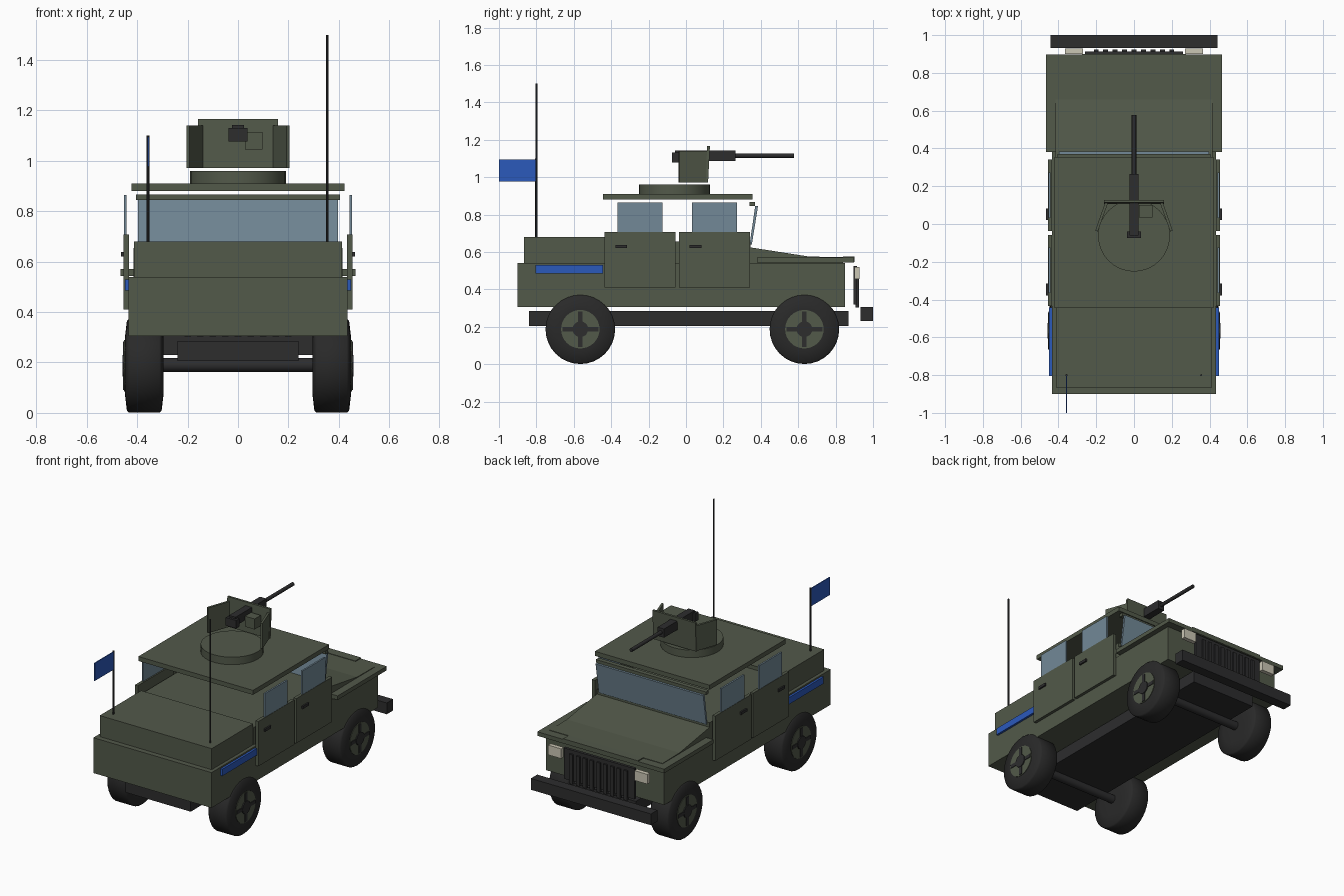
import bpy, bmesh, math
from mathutils import Matrix, Vector

old = bpy.data.objects.get("Cube")
if old:
    bpy.data.objects.remove(old, do_unlink=True)


def material(name, rgb):
    m = bpy.data.materials.new(name)
    m.use_nodes = True
    m.diffuse_color = (*rgb, 1)
    m.node_tree.nodes["Principled BSDF"].inputs["Base Color"].default_value = (*rgb, 1)
    return m


GREEN = material("olive_green", (0.085, 0.1, 0.068))
BLACK = material("dark_metal", (0.026, 0.026, 0.027))
RUBBER = material("tyre_rubber", (0.022, 0.022, 0.022))
GLASS = material("window_blue", (0.17, 0.25, 0.31))
BLUE = material("bright_blue", (0.024, 0.1, 0.5))
LAMP = material("lamp_cream", (0.6, 0.57, 0.46))


def finish(name, bm, mat):
    bmesh.ops.recalc_face_normals(bm, faces=bm.faces[:])
    mesh = bpy.data.meshes.new(name)
    bm.to_mesh(mesh)
    bm.free()
    mesh.materials.append(mat)
    ob = bpy.data.objects.new(name, mesh)
    bpy.context.collection.objects.link(ob)
    return ob


def smooth(ob, angle=35):
    bpy.ops.object.select_all(action="DESELECT")
    ob.select_set(True)
    bpy.context.view_layer.objects.active = ob
    bpy.ops.object.shade_smooth_by_angle(angle=math.radians(angle))


def box(name, mat, x, y, z):
    """Box from (min, max) ranges."""
    bm = bmesh.new()
    bmesh.ops.create_cube(bm, size=1)
    for v in bm.verts:
        v.co = Vector(r[0] if c < 0 else r[1] for c, r in zip(v.co, (x, y, z)))
    return finish(name, bm, mat)


def wide(name, mat, half, y, z):
    return box(name, mat, (-half, half), y, z)


def pair(name, mat, inner, outer, y, z):
    """The same box on both sides."""
    for s, side in ((1, "left"), (-1, "right")):
        box(f"{side}_{name}", mat, sorted((s * inner, s * outer)), y, z)


def rod(name, mat, start, end, radius, sides=12):
    a, b = Vector(start), Vector(end)
    bm = bmesh.new()
    turn = (b - a).to_track_quat("Z", "Y").to_matrix().to_4x4()
    bmesh.ops.create_cone(bm, cap_ends=True, segments=sides, radius1=radius, radius2=radius,
                          depth=(b - a).length, matrix=Matrix.Translation((a + b) / 2) @ turn)
    ob = finish(name, bm, mat)
    smooth(ob)
    return ob


def prism(name, mat, outline, axis, low, high):
    """Extrude a 2D outline along x or z."""
    bm = bmesh.new()
    place = (lambda p, h: (h, *p)) if axis == "x" else (lambda p, h: (*p, h))
    face = bm.faces.new([bm.verts.new(place(p, low)) for p in outline])
    ext = bmesh.ops.extrude_face_region(bm, geom=[face])["geom"]
    shift = Vector(place((0, 0), high - low))
    bmesh.ops.translate(bm, vec=shift, verts=[e for e in ext if isinstance(e, bmesh.types.BMVert)])
    return finish(name, bm, mat)


# Chassis and body
wide("chassis", BLACK, 0.24, (-0.84, 0.87), (0.205, 0.285))
wide("lower_body", GREEN, 0.435, (-0.9, 0.85), (0.305, 0.54))
wide("rear_cargo_cover", GREEN, 0.412, (-0.865, -0.43), (0.54, 0.68))
wide("cabin_base", GREEN, 0.415, (-0.43, 0.345), (0.54, 0.655))
wide("hood_plate", GREEN, 0.467, (0.38, 0.897), (0.543, 0.57))
wide("hood_lip", GREEN, 0.275, (0.84, 0.9), (0.545, 0.576))
prism("sloped_hood", GREEN, [(0.34, 0.54), (0.34, 0.625), (0.66, 0.575), (0.84, 0.573), (0.84, 0.54)],
      "x", -0.415, 0.415)

# Roof and windscreen
wide("roof", GREEN, 0.422, (-0.445, 0.355), (0.88, 0.91))
wide("windscreen_visor", GREEN, 0.405, (0.34, 0.37), (0.845, 0.866))
prism("windscreen", GLASS, [(0.34, 0.64), (0.352, 0.64), (0.385, 0.845), (0.37, 0.845)],
      "x", -0.396, 0.396)

# Doors, windows, handles and side stripes
for label, y in (("rear", -0.435), ("front", -0.037)):
    pair(f"{label}_door", GREEN, 0.433, 0.455, (y, y + 0.378), (0.41, 0.708))
    pair(f"{label}_window", GLASS, 0.442, 0.453, (y + 0.07, y + 0.31), (0.7, 0.865))
    pair(f"{label}_handle", BLACK, 0.45, 0.465, (y + 0.057, y + 0.12), (0.62, 0.638))
pair("side_stripe", BLUE, 0.434, 0.449, (-0.805, -0.443), (0.485, 0.53))

# Grille, lamps and bumper
wide("grille", BLACK, 0.26, (0.895, 0.914), (0.32, 0.525))
for i in range(9):
    x = (i - 4) * 0.05
    box("grille_slat", BLACK, (x - 0.013, x + 0.013), (0.905, 0.925), (0.303, 0.5))
pair("headlamp", LAMP, 0.27, 0.365, (0.9, 0.928), (0.455, 0.52))
wide("bumper", BLACK, 0.442, (0.933, 1.0), (0.23, 0.305))


# Wheels: a lathed tyre, hub disc, spokes and cap
def wheel(side, y, label):
    centre = Vector((side * 0.372, y, 0.187))
    profile = [(-0.074, 0), (-0.077, 0.11), (-0.069, 0.178), (-0.06, 0.186),
               (0.06, 0.186), (0.069, 0.178), (0.077, 0.11), (0.074, 0)]
    bm = bmesh.new()
    verts = [bm.verts.new((x, 0, r)) for x, r in profile]
    edges = [bm.edges.new(e) for e in zip(verts, verts[1:])]
    bmesh.ops.spin(bm, geom=verts + edges, cent=(0, 0, 0), axis=(1, 0, 0),
                   angle=math.tau, steps=32)
    bmesh.ops.remove_doubles(bm, verts=bm.verts[:], dist=0.0005)
    bmesh.ops.translate(bm, vec=centre, verts=bm.verts[:])
    smooth(finish(f"{label}_tyre", bm, RUBBER), 60)

    def out(d):
        return centre + Vector((side * d, 0, 0))

    rod(f"{label}_hub", GREEN, out(0.06), out(0.08), 0.103, 32)
    rod(f"{label}_hub_cap", BLACK, out(0.06), out(0.087), 0.042, 20)
    for k in range(4):
        bm = bmesh.new()
        bmesh.ops.create_cube(bm, size=1, matrix=Matrix.Translation(out(0.079))
                              @ Matrix.Rotation(k * math.pi / 2, 4, "X")
                              @ Matrix.Translation((0, 0, 0.066))
                              @ Matrix.Diagonal((0.01, 0.024, 0.06, 1)))
        finish(f"{label}_spoke", bm, BLACK)


for label, y in (("rear", -0.565), ("front", 0.633)):
    rod(f"{label}_axle", BLACK, (-0.32, y, 0.19), (0.32, y, 0.19), 0.028, 16)
    wheel(1, y, f"{label}_left")
    wheel(-1, y, f"{label}_right")

# Turret ring and gun shield
smooth(rod("turret_ring", GREEN, (0, -0.062, 0.908), (0, -0.062, 0.96), 0.19, 32), 180)
prism("shield_front", GREEN, [(0.105, 0.972), (0.118, 0.972), (0.128, 1.167), (0.113, 1.167)],
      "x", -0.158, 0.158)
for s, side in ((1, "left"), (-1, "right")):
    outline = [(s * 0.138, 0.11), (s * 0.152, 0.116), (s * 0.205, -0.035), (s * 0.192, -0.04)]
    prism(f"shield_{side}", GREEN, outline, "z", 0.972, 1.14)

# Gun
wide("gun_receiver", BLACK, 0.024, (-0.06, 0.265), (1.085, 1.143))
wide("gun_grip", BLACK, 0.038, (-0.075, -0.04), (1.077, 1.131))
rod("gun_barrel", BLACK, (0, 0.25, 1.115), (0, 0.577, 1.115), 0.012)
box("ammunition_box", GREEN, (0.027, 0.098), (0.035, 0.1), (1.045, 1.115))

# Aerial and flag
rod("aerial", BLACK, (0.355, -0.8, 0.67), (0.355, -0.8, 1.5), 0.005, 8)
rod("flag_mast", BLACK, (-0.357, -0.8, 0.67), (-0.357, -0.8, 1.1), 0.006, 8)
box("flag", BLUE, (-0.36, -0.354), (-1.0, -0.803), (0.977, 1.095))
